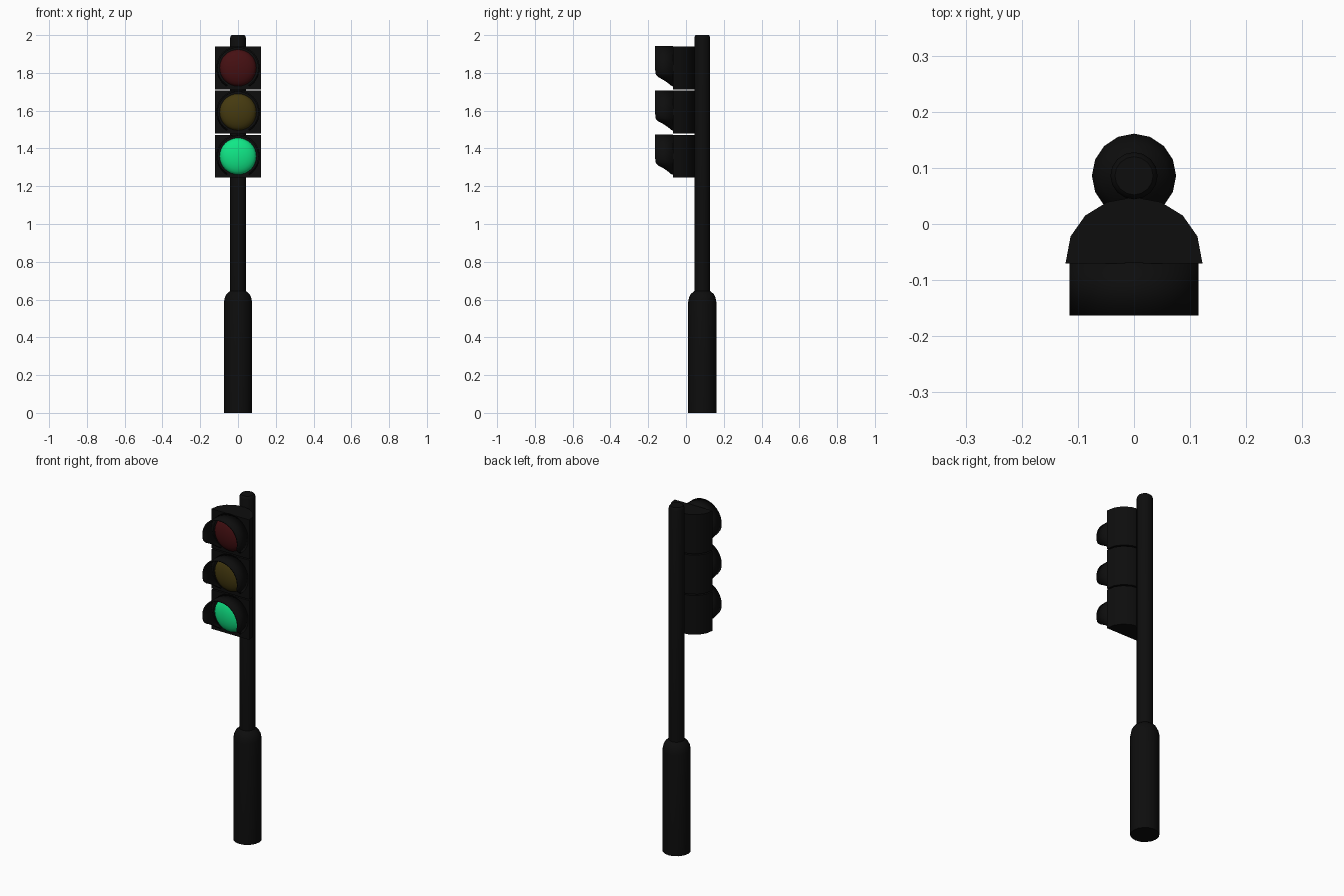
import bpy, bmesh
from math import sin, cos, pi, radians

if "Cube" in bpy.data.objects:
    bpy.data.objects.remove(bpy.data.objects["Cube"])

def material(name, rgb):
    m = bpy.data.materials.new(name)
    m.diffuse_color = (*rgb, 1)
    m.use_nodes = True
    m.node_tree.nodes["Principled BSDF"].inputs["Base Color"].default_value = m.diffuse_color
    return m

BLACK = material("black paint", (0.004, 0.004, 0.004))
RED = material("red glass", (0.06, 0.005, 0.006))
AMBER = material("amber glass", (0.06, 0.042, 0.005))
GREEN = material("green glass", (0.005, 0.8, 0.24))

def finish(bm, name, mat, loc, angle=35):
    bmesh.ops.recalc_face_normals(bm, faces=bm.faces)
    me = bpy.data.meshes.new(name)
    bm.to_mesh(me)
    bm.free()
    ob = bpy.data.objects.new(name, me)
    bpy.context.collection.objects.link(ob)
    ob.location = loc
    me.materials.append(mat)
    bpy.ops.object.select_all(action='DESELECT')
    ob.select_set(True)
    bpy.context.view_layer.objects.active = ob
    bpy.ops.object.shade_smooth_by_angle(angle=radians(angle))
    return ob

def bridge(bm, rows, closed):
    for a, b in zip(rows, rows[1:]):
        n = len(a)
        for i in range(n if closed else n - 1):
            j = (i + 1) % n
            bm.faces.new((a[i], a[j], b[j], b[i]))

def make_pole():
    # stepped pole turned from a radius / height profile
    bm = bmesh.new()
    profile = [(0.075, 0), (0.075, 0.585), (0.070, 0.61), (0.060, 0.63),
               (0.042, 0.645), (0.042, 1.985), (0.039, 1.995), (0.034, 2.0)]
    rows = [[bm.verts.new((r * cos(k * pi / 8), r * sin(k * pi / 8), z))
             for k in range(16)] for r, z in profile]
    bridge(bm, rows, True)
    bm.faces.new(rows[0])
    bm.faces.new(rows[-1])
    finish(bm, "pole", BLACK, (0, 0.086, 0))

def make_housing(name, z):
    # flat front with a rounded back
    bm = bmesh.new()
    half = [(0.122, -0.07), (0.113, -0.022), (0.087, 0.015), (0.048, 0.039)]
    outline = half + [(0, 0.048)] + [(-x, y) for x, y in reversed(half)]
    rows = [[bm.verts.new((x, y, h)) for x, y in outline] for h in (-0.1135, 0.1135)]
    bridge(bm, rows, True)
    for row in rows:
        bm.faces.new(row)
    finish(bm, name, BLACK, (0, 0, z))

def make_lens(name, z, mat):
    # bulging glass, front half of a flattened sphere
    bm = bmesh.new()
    R, depth, n = 0.097, 0.04, 32
    rows = []
    for k in range(6):
        t = k * pi / 2 / 6
        rows.append([bm.verts.new((R * cos(t) * cos(2 * pi * i / n), -depth * sin(t),
                                   R * cos(t) * sin(2 * pi * i / n))) for i in range(n)])
    bridge(bm, rows, True)
    tip = bm.verts.new((0, -depth, 0))
    for i in range(n):
        bm.faces.new((rows[-1][i], rows[-1][(i + 1) % n], tip))
    finish(bm, name, mat, (0, -0.07, z), 60)

def make_visor(name, z):
    # tube hood with the lower front swept away: (angle, front y)
    bm = bmesh.new()
    R = 0.115
    side = [(-58, -0.072), (-50, -0.085), (-42, -0.100), (-34, -0.118),
            (-26, -0.145), (-20, -0.157), (-15, -0.162)]
    side += [(a, -0.163) for a in range(-5, 90, 10)]
    arc = side + [(180 - a, y) for a, y in reversed(side)]
    rows = [[bm.verts.new((R * cos(radians(a)), y if front else -0.069,
                           R * sin(radians(a)))) for a, y in arc] for front in (0, 1)]
    bridge(bm, rows, False)
    ob = finish(bm, name, BLACK, (0, 0, z))
    mod = ob.modifiers.new("thickness", 'SOLIDIFY')
    mod.thickness = 0.008
    # grow inwards, whichever way the normals ended up
    p = ob.data.polygons[len(ob.data.polygons) // 2]
    mod.offset = -1 if p.normal.z > 0 else 1

make_pole()
for label, z, mat in (("red", 1.8265, RED), ("amber", 1.5925, AMBER), ("green", 1.3585, GREEN)):
    make_housing(label + "_housing", z)
    make_lens(label + "_lens", z, mat)
    make_visor(label + "_visor", z)
